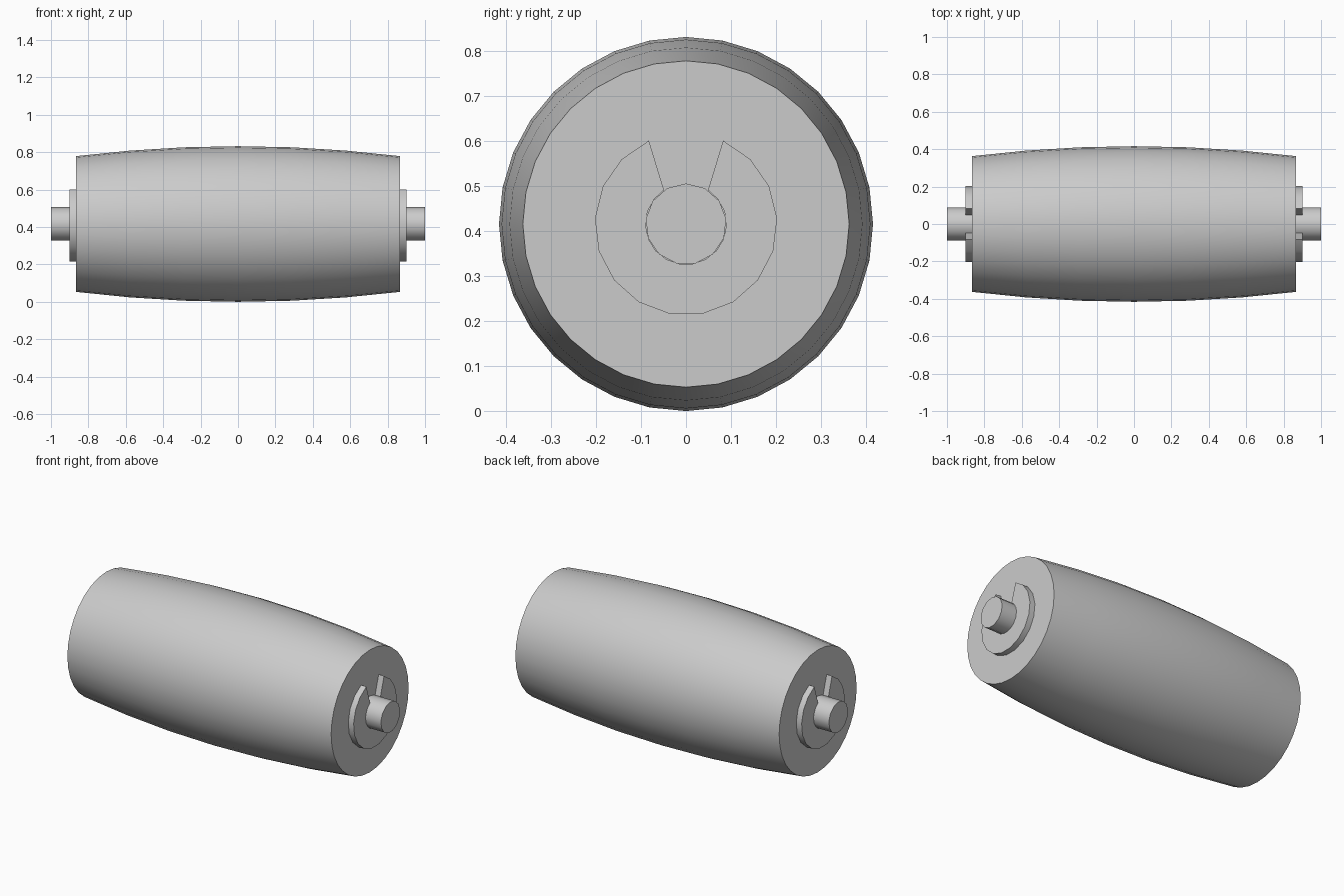
import bpy, bmesh, math

AXIS_Z = 0.416      # height of the roller axis
BODY_X = 0.865      # half length of the barrel

cube = bpy.data.objects.get("Cube")
if cube:
    bpy.data.objects.remove(cube, do_unlink=True)

steel = bpy.data.materials.new("grey_steel")
steel.use_nodes = True
steel.diffuse_color = (0.6, 0.6, 0.6, 1)
steel.node_tree.nodes["Principled BSDF"].inputs["Base Color"].default_value = (0.6, 0.6, 0.6, 1)


def polar(x, r, a):
    """Point around the axis, angle measured from straight up."""
    return (x, r * math.sin(a), AXIS_Z + r * math.cos(a))


def finish(name, bm):
    bmesh.ops.recalc_face_normals(bm, faces=bm.faces)
    mesh = bpy.data.meshes.new(name)
    bm.to_mesh(mesh)
    bm.free()
    mesh.materials.append(steel)
    obj = bpy.data.objects.new(name, mesh)
    bpy.context.collection.objects.link(obj)
    bpy.ops.object.select_all(action='DESELECT')
    obj.select_set(True)
    bpy.context.view_layer.objects.active = obj
    bpy.ops.object.shade_smooth_by_angle(angle=math.radians(35))
    return obj


def lathe(name, profile, sides):
    """Capped solid of revolution from (x, radius) pairs."""
    bm = bmesh.new()
    rings = [[bm.verts.new(polar(x, r, math.tau * i / sides)) for i in range(sides)]
             for x, r in profile]
    for a, b in zip(rings, rings[1:]):
        for i in range(sides):
            j = (i + 1) % sides
            bm.faces.new((a[i], a[j], b[j], b[i]))
    bm.faces.new(rings[0])
    bm.faces.new(rings[-1])
    return finish(name, bm)


def retaining_clip(name, x0, x1, steps=15):
    """Open ring whose gap faces up and narrows towards the shaft."""
    bm = bmesh.new()

    def arc_point(x, r, gap, i):
        a = math.radians(gap + (360 - 2 * gap) * i / steps)
        return bm.verts.new(polar(x, r, a))

    loops = [[arc_point(x, r, gap, i) for x, r, gap in
              ((x0, 0.09, 33), (x0, 0.203, 24), (x1, 0.203, 24), (x1, 0.09, 33))]
             for i in range(steps + 1)]
    for a, b in zip(loops, loops[1:]):
        for k in range(4):
            m = (k + 1) % 4
            bm.faces.new((a[k], a[m], b[m], b[k]))
    bm.faces.new(loops[0])
    bm.faces.new(loops[-1])
    return finish(name, bm)


# Crowned barrel
crown = [(BODY_X * t / 3, 0.416 - 0.053 * (t / 3) ** 2) for t in range(-3, 4)]
lathe("roller_barrel", crown, 32)

# Shaft stubs and open retaining clips at both ends
for side, s in (("left", 1), ("right", -1)):
    lathe(side + "_shaft", [(s * BODY_X, 0.09), (s, 0.09)], 13)
    retaining_clip(side + "_retaining_clip", s * BODY_X, s * 0.9)
